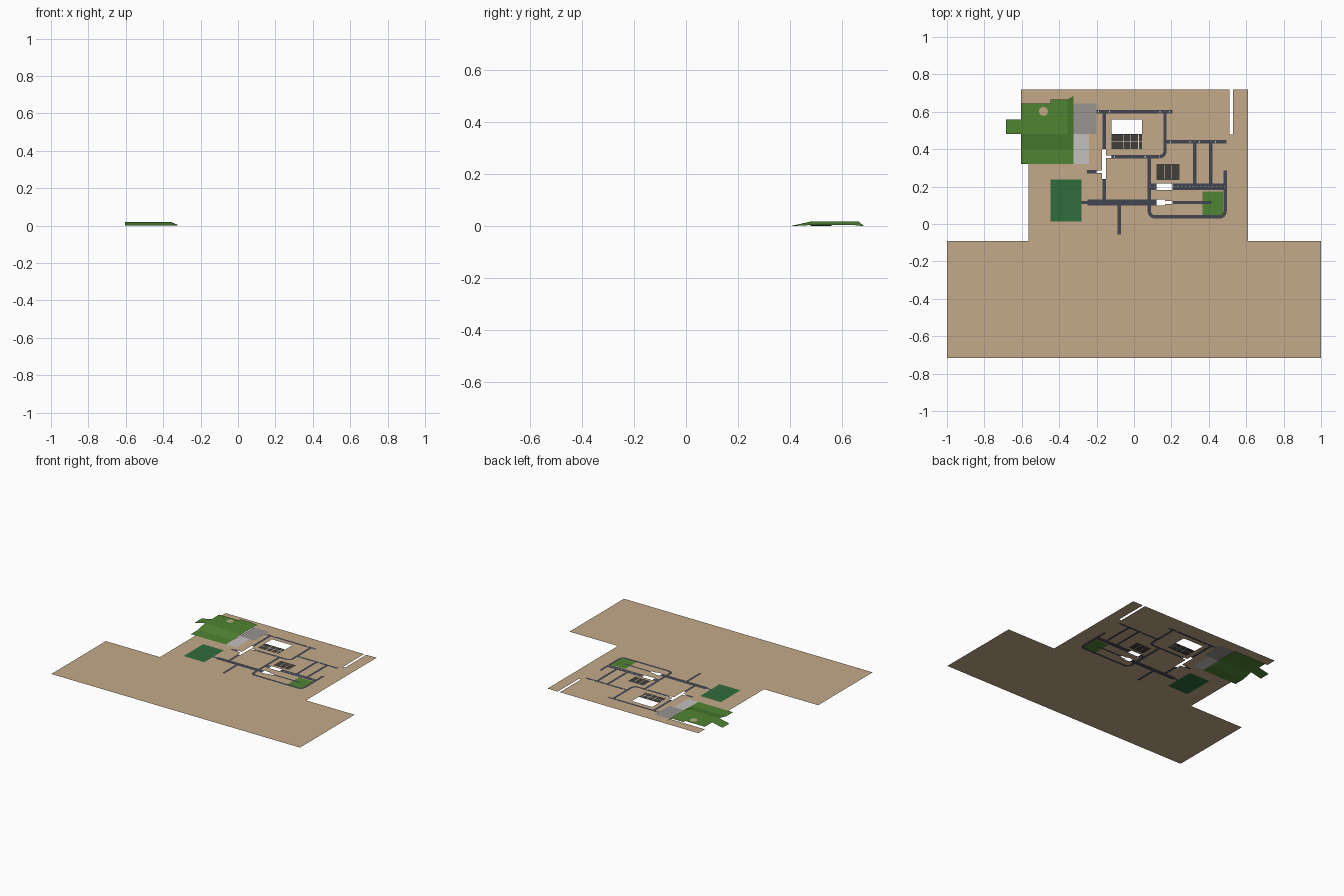
import bpy, bmesh, math

if "Cube" in bpy.data.objects:
    bpy.data.objects.remove(bpy.data.objects["Cube"])

def srgb(r, g, b):
    f = lambda c: (c / 255 / 12.92) if c < 11 else ((c / 255 + 0.055) / 1.055) ** 2.4
    return (f(r), f(g), f(b), 1)

COL = {
    "sand": srgb(195, 170, 137), "asphalt": srgb(66, 70, 80), "parking_dark": srgb(66, 62, 58),
    "grass": srgb(79, 132, 50), "dark_grass": srgb(48, 108, 60), "stone": srgb(152, 147, 144),
    "pale_stone": srgb(194, 193, 191), "line_white": srgb(225, 222, 215),
}
MAT = {}
for n, c in COL.items():
    MAT[n] = bpy.data.materials.new(n)
    MAT[n].diffuse_color = c

def make(name, mat, polys):
    """Object from a list of polygons (lists of 3D points), welded."""
    bm = bmesh.new()
    for p in polys:
        bm.faces.new([bm.verts.new(v) for v in p])
    bmesh.ops.remove_doubles(bm, verts=bm.verts, dist=1e-5)
    for f in bm.faces:
        f.normal_update()
        if f.normal.z < 0:
            f.normal_flip()
    me = bpy.data.meshes.new(name)
    bm.to_mesh(me)
    bm.free()
    me.materials.append(MAT[mat])
    ob = bpy.data.objects.new(name, me)
    bpy.context.collection.objects.link(ob)
    return ob

# ---- flat town plan: later rectangles replace earlier ones, None cuts a hole
W = 0.009                       # half width of a road
PLAN = []
def rect(name, x0, x1, y0, y1):
    PLAN.append((name, round(x0, 4), round(x1, 4), round(y0, 4), round(y1, 4)))
def road_x(y, x0, x1, w=W):
    rect("roads", x0, x1, y - w, y + w)
def road_y(x, y0, y1, w=W):
    rect("roads", x - w, x + w, y0, y1)

# ground plate
rect("ground", -1, 1, -0.716, -0.09)
rect("ground", -0.565, 0.61, -0.09, 0.32)
rect("ground", -0.603, 0.61, 0.32, 0.72)
rect(None, 0.51, 0.528, 0.478, 0.72)
rect(None, -0.603, -0.323, 0.32, 0.645)
# lawns and paving
rect("dark_lawn", -0.447, -0.28, 0.013, 0.238)
rect("small_lawn", 0.367, 0.477, 0.047, 0.175)
rect("stone_paving", -0.323, -0.2, 0.48, 0.645)
rect("pale_paving", -0.323, -0.24, 0.32, 0.48)
# parking lots with bay lines
rect(None, -0.12, 0.044, 0.48, 0.56)
rect("parking_lots", -0.12, 0.044, 0.4, 0.48)
rect("parking_lots", 0.12, 0.243, 0.235, 0.32)
for x in (-0.057, -0.017, 0.024):
    rect("road_lines", x - 0.002, x + 0.002, 0.4, 0.48)
rect("road_lines", -0.12, 0.044, 0.438, 0.442)
for x in (0.161, 0.202):
    rect("road_lines", x - 0.0015, x + 0.0015, 0.24, 0.315)
# streets
road_x(0.60, -0.2, 0.205)
road_y(-0.16, 0.4, 0.60)
road_y(-0.16, 0.1, 0.24)
road_x(0.36, -0.12, 0.135)
road_y(0.166, 0.39, 0.60)
road_x(0.439, 0.166, 0.495)
road_y(0.325, 0.2, 0.439)
road_y(0.41, 0.2, 0.439)
road_x(0.28, -0.25, -0.2)
road_y(0.082, 0.068, 0.36)
road_y(0.487, 0.068, 0.287)
road_x(0.038, 0.112, 0.457)
road_y(-0.079, -0.055, 0.115)
road_x(0.115, -0.282, 0.415, 0.007)
# wide avenues
road_x(0.115, -0.248, 0.12, 0.017)
road_x(0.199, 0.075, 0.495, 0.017)
for i in range(20):
    x = 0.085 + i * 0.0208
    rect("road_lines", x, x + 0.006, 0.197, 0.201)
# crossing marks
for x, y in ((-0.19, 0.6), (-0.13, 0.6), (0.19, 0.6), (0.14, 0.6), (0.195, 0.439),
             (0.30, 0.439), (0.35, 0.439), (0.435, 0.439), (0.06, 0.36), (-0.105, 0.36)):
    rect("road_lines", x - 0.003, x + 0.003, y - 0.004, y + 0.004)
# open gaps in the streets
rect(None, -0.171, -0.149, 0.24, 0.4)
rect(None, -0.149, -0.12, 0.353, 0.367)
rect(None, -0.2, -0.171, 0.273, 0.287)
rect(None, 0.12, 0.205, 0.182, 0.216)
rect(None, 0.12, 0.165, 0.098, 0.132)
rect(None, 0.165, 0.205, 0.106, 0.124)
# square cut-outs for rounded corners: centre, direction, inner part
CORNERS = [(0.136, 0.39, 1, -1, "ground"), (0.457, 0.068, 1, -1, "small_lawn"),
           (0.112, 0.068, -1, -1, "ground")]
R = 0.03 + W
for cx, cy, sx, sy, _ in CORNERS:
    rect(None, min(cx, cx + sx * R), max(cx, cx + sx * R), min(cy, cy + sy * R), max(cy, cy + sy * R))

parts = {}
xs = sorted({v for p in PLAN for v in p[1:3]})
ys = sorted({v for p in PLAN for v in p[3:5]})
for x0, x1 in zip(xs, xs[1:]):
    for y0, y1 in zip(ys, ys[1:]):
        mx, my = (x0 + x1) / 2, (y0 + y1) / 2
        name = None
        for p in PLAN:
            if p[1] < mx < p[2] and p[3] < my < p[4]:
                name = p[0]
        if name:
            parts.setdefault(name, []).append([(x0, y0, 0), (x1, y0, 0), (x1, y1, 0), (x0, y1, 0)])

# rounded road corners
for cx, cy, sx, sy, inner in CORNERS:
    r, n = R - 2 * W, 8
    pt = lambda rad, a: (cx + sx * rad * math.cos(a), cy + sy * rad * math.sin(a), 0)
    for i in range(n):
        a, b = i * math.pi / 2 / n, (i + 1) * math.pi / 2 / n
        parts[inner].append([(cx, cy, 0), pt(r, a), pt(r, b)])
        parts["roads"].append([pt(r, a), pt(R, a), pt(R, b), pt(r, b)])
        parts["ground"].append([pt(R, a), (cx + sx * R, cy + sy * R, 0), pt(R, b)])

PART_MAT = {"ground": "sand", "dark_lawn": "dark_grass", "small_lawn": "grass",
            "stone_paving": "stone", "pale_paving": "pale_stone", "parking_lots": "parking_dark",
            "roads": "asphalt", "road_lines": "line_white"}
for n, polys in parts.items():
    make(n, PART_MAT[n], polys)

# ---- raised grassy hill, built from tiles with sloping borders
H = 0.018
def hill_pt(x, y):
    k = min(1, max(0, (y - 0.4) / 0.08))
    if x > -0.33:
        k *= 0.25
    if x < -0.61 or (x < -0.6 and y < 0.475) or y > 0.67:
        k = 0
    return (x, y, H * k)

hx = [-0.603, -0.52, -0.447, -0.355, -0.323]
hy = [0.32, 0.4, 0.48, 0.56, 0.645]
hill = []
def tile(x0, x1, y0, y1):
    hill.append([hill_pt(x0, y0), hill_pt(x1, y0), hill_pt(x1, y1), hill_pt(x0, y1)])
for x0, x1 in zip(hx, hx[1:]):
    for y0, y1 in zip(hy, hy[1:]):
        tile(x0, x1, y0, y1)
tile(-0.685, -0.603, 0.48, 0.56)
tile(-0.447, -0.355, 0.645, 0.665)
hill.append([hill_pt(-0.355, 0.645), hill_pt(-0.323, 0.645), hill_pt(-0.323, 0.685), hill_pt(-0.355, 0.665)])
make("hill", "grass", hill)

# round sand patch on top of the hill
make("sand_patch", "sand", [[(-0.484 + 0.024 * math.cos(i * math.pi / 8),
                              0.602 + 0.024 * math.sin(i * math.pi / 8), H + 0.001) for i in range(16)]])

for m in bpy.data.materials:
    if m.users and not m.is_grease_pencil:
        m.use_nodes = True
        m.node_tree.nodes["Principled BSDF"].inputs["Base Color"].default_value = m.diffuse_color
